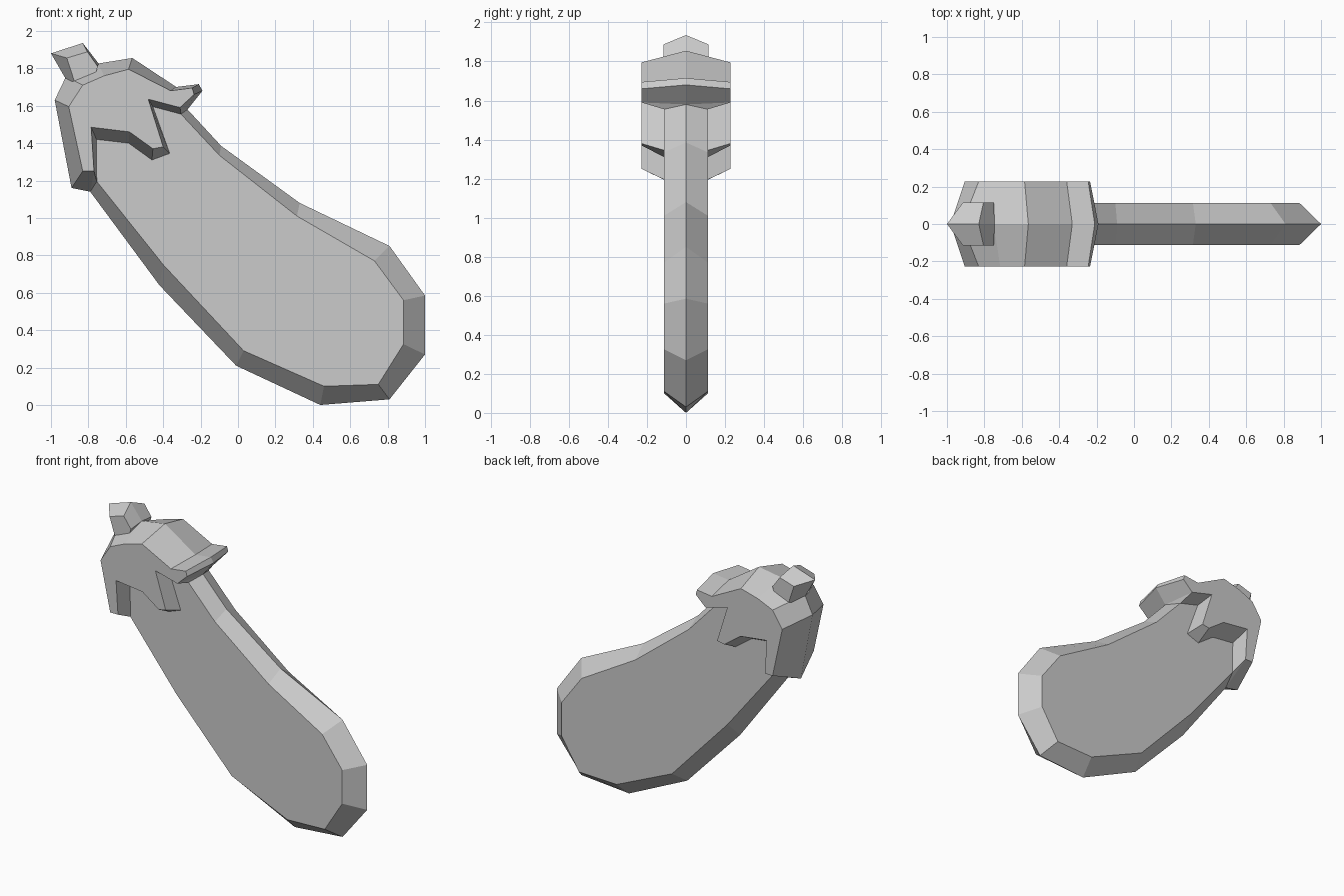
import bpy, bmesh

if "Cube" in bpy.data.objects:
    bpy.data.objects.remove(bpy.data.objects["Cube"])


def half_shell(name, face, rim):
    """Flat front face, a strip of facets back to the rim, mirrored across y = 0.
    face: (x, y, z) loop; rim: matching (x, y, z) loop. Repeated points make triangles."""
    bm = bmesh.new()
    for s in (1, -1):
        cache = {}

        def vert(p):
            if p not in cache:
                cache[p] = bm.verts.new((p[0], s * p[1], p[2]))
            return cache[p]

        bm.faces.new([vert(p) for p in dict.fromkeys(face)])
        n = len(face)
        for i in range(n):
            j = (i + 1) % n
            quad = list(dict.fromkeys([face[i], face[j], rim[j], rim[i]]))
            if len(quad) > 2:
                bm.faces.new([vert(p) for p in quad])
    bmesh.ops.remove_doubles(bm, verts=bm.verts, dist=1e-4)
    bmesh.ops.recalc_face_normals(bm, faces=bm.faces)
    me = bpy.data.meshes.new(name)
    bm.to_mesh(me)
    bm.free()
    ob = bpy.data.objects.new(name, me)
    bpy.context.collection.objects.link(ob)
    return ob


def at(y, pts):
    return [(x, y, z) for x, z in pts]


# Fruit body: bevelled slab, its top end tucked inside the cap
body_face = [(-.305, 1.555), (-.10, 1.335), (.315, 1.01), (.73, .77), (.885, .56), (.885, .325),
             (.75, .11), (.46, .10), (.03, .29), (-.40, .75), (-.755, 1.195), (-.77, 1.5), (-.48, 1.65)]
body_rim = [(-.27, 1.58), (-.09, 1.385), (.33, 1.08), (.81, .85), (1, .585), (1, .27),
            (.81, .03), (.44, 0), (-.01, .21), (-.42, .64), (-.79, 1.14), (-.82, 1.5), (-.50, 1.70)]
half_shell("fruit_body", at(.112, body_face), at(0, body_rim))

# Leafy cap: outer silhouette slopes to the centre line
crown_face = [(-.77, 1.25), (-.83, 1.25), (-.905, 1.595), (-.83, 1.71), (-.715, 1.76), (-.585, 1.795),
              (-.36, 1.68), (-.245, 1.695), (-.235, 1.66), (-.31, 1.59)]
crown_rim = [(-.79, 1.14), (-.89, 1.16), (-.98, 1.63), (-.92, 1.755), (-.75, 1.825), (-.565, 1.855),
             (-.33, 1.70), (-.21, 1.715), (-.19, 1.68), (-.27, 1.58)]
# Zigzag leaf edge: walls drop from the cap face to the body face
zig_face = [(-.31, 1.59), (-.48, 1.635), (-.40, 1.38), (-.455, 1.37), (-.58, 1.46), (-.785, 1.485), (-.77, 1.25)]
zig_rim = [(-.305, 1.555), (-.455, 1.595), (-.365, 1.345), (-.46, 1.31), (-.585, 1.40), (-.757, 1.42), (-.755, 1.195)]
half_shell("leaf_cap", at(.228, crown_face + zig_face), at(0, crown_rim) + at(.112, zig_rim))

# Stem stub
stem_face = [(-.915, 1.855), (-.805, 1.888), (-.75, 1.81), (-.77, 1.74), (-.865, 1.70)]
stem_rim = [(-1, 1.88), (-.83, 1.935), (-.745, 1.825), (-.77, 1.74), (-.925, 1.75)]
half_shell("stem", at(.114, stem_face), at(0, stem_rim))
